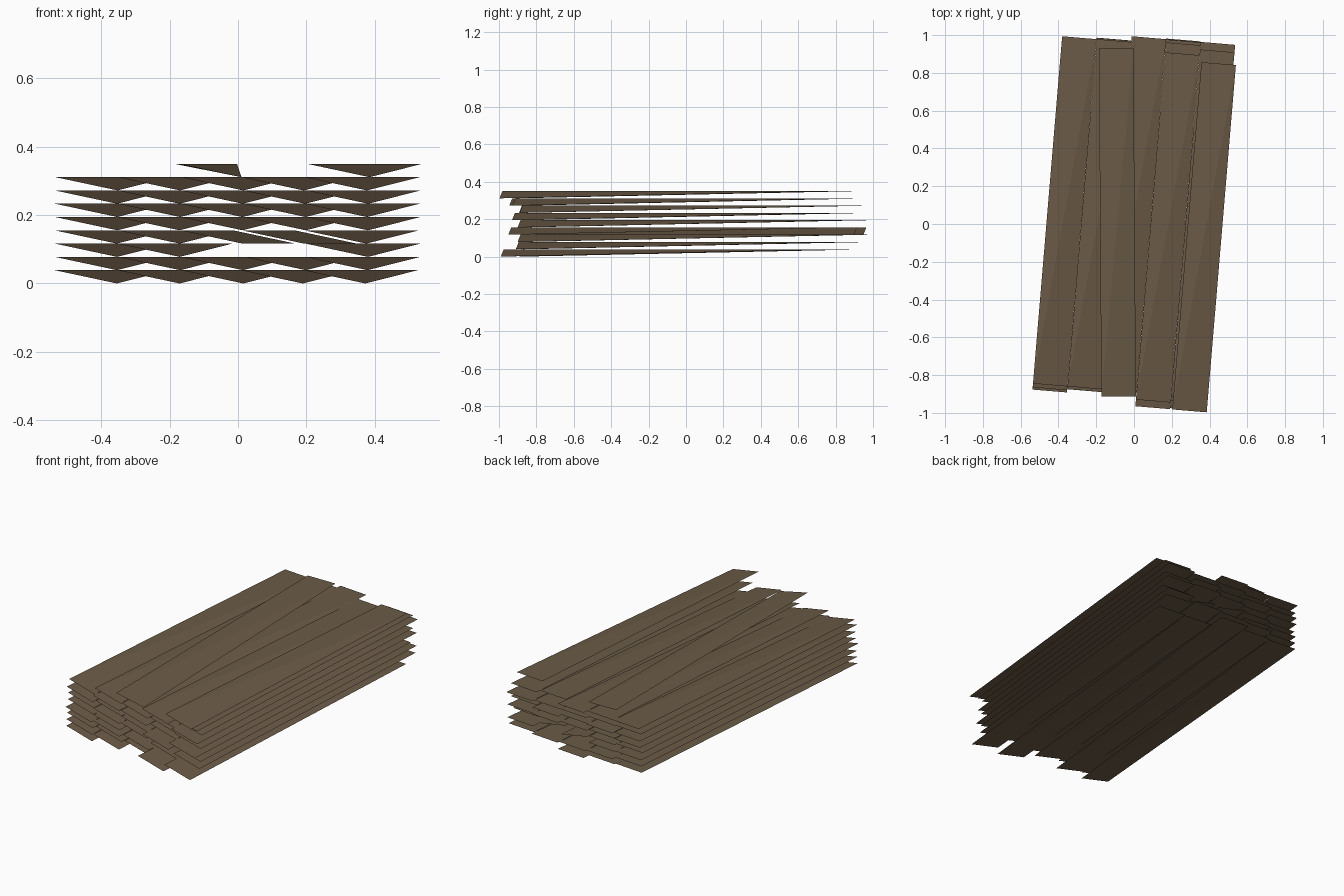
import bpy, math, random
from mathutils import Vector

if "Cube" in bpy.data.objects:
    bpy.data.objects.remove(bpy.data.objects["Cube"])

random.seed(4)

wood = bpy.data.materials.new("weathered brown wood")
wood.diffuse_color = (0.147, 0.105, 0.063, 1)
wood.use_nodes = True
wood.node_tree.nodes["Principled BSDF"].inputs["Base Color"].default_value = wood.diffuse_color

LAYER = 0.0389          # height of one layer
WIDTH, LENGTH = 0.183, 1.845
PITCH = 0.184           # spacing between columns
YAW = math.radians(4.8)  # the pile is turned slightly


def plank(name, fr, layer, yaw=YAW, tilted=False):
    """Thin warped board: front right corner sags (or the whole right edge)."""
    across = Vector((math.cos(yaw), -math.sin(yaw), 0))
    along = Vector((math.sin(yaw), math.cos(yaw), 0))
    low, high = layer * LAYER, (layer + 1) * LAYER
    front_right = Vector((fr[0], fr[1], low))
    front_left = front_right - across * WIDTH
    back_right = front_right + along * LENGTH
    back_left = front_left + along * LENGTH
    front_left.z = back_left.z = high
    back_right.z = low if tilted else high
    mesh = bpy.data.meshes.new(name)
    corners = [front_left, front_right, back_right, back_left]
    if tilted:
        faces = [(0, 1, 2, 3)]
    else:
        faces = [(0, 1, 2), (0, 2, 3), (1, 0, 3), (2, 1, 3)]
    mesh.from_pydata(corners, [], faces)
    mesh.materials.append(wood)
    obj = bpy.data.objects.new(name, mesh)
    bpy.context.collection.objects.link(obj)


# Front positions that stick out, by (layer, column)
front_y = {(0, 0): -0.885, (0, 1): -0.89, (0, 2): -0.86, (0, 3): -0.98,
           (7, 0): -0.86, (7, 1): -0.875, (7, 2): -0.86, (7, 3): -0.945,
           (3, 2): -0.89, (3, 3): -0.94}
right_column = [-0.99, -0.91, -0.90, -0.95, -0.90, -0.93, -0.89, -0.93]
missing = {(2, 2), (2, 3)}

# Full layers, five boards wide
for layer in range(8):
    for col in range(5):
        if (layer, col) in missing:
            continue
        y = front_y.get((layer, col), random.uniform(-0.895, -0.865))
        if col == 4:
            y = right_column[layer]
        x = -0.355 + PITCH * col + 0.084 * (y + 0.89)
        plank(f"plank_{layer + 1}_{col + 1}", (x, y), layer,
              tilted=layer == 3 and col in (2, 3))

# Two loose boards on top
plank("top_plank_middle", (0.01, -0.912), 8, yaw=math.radians(-0.4))
plank("top_plank_right", (0.385, -0.997), 8)
